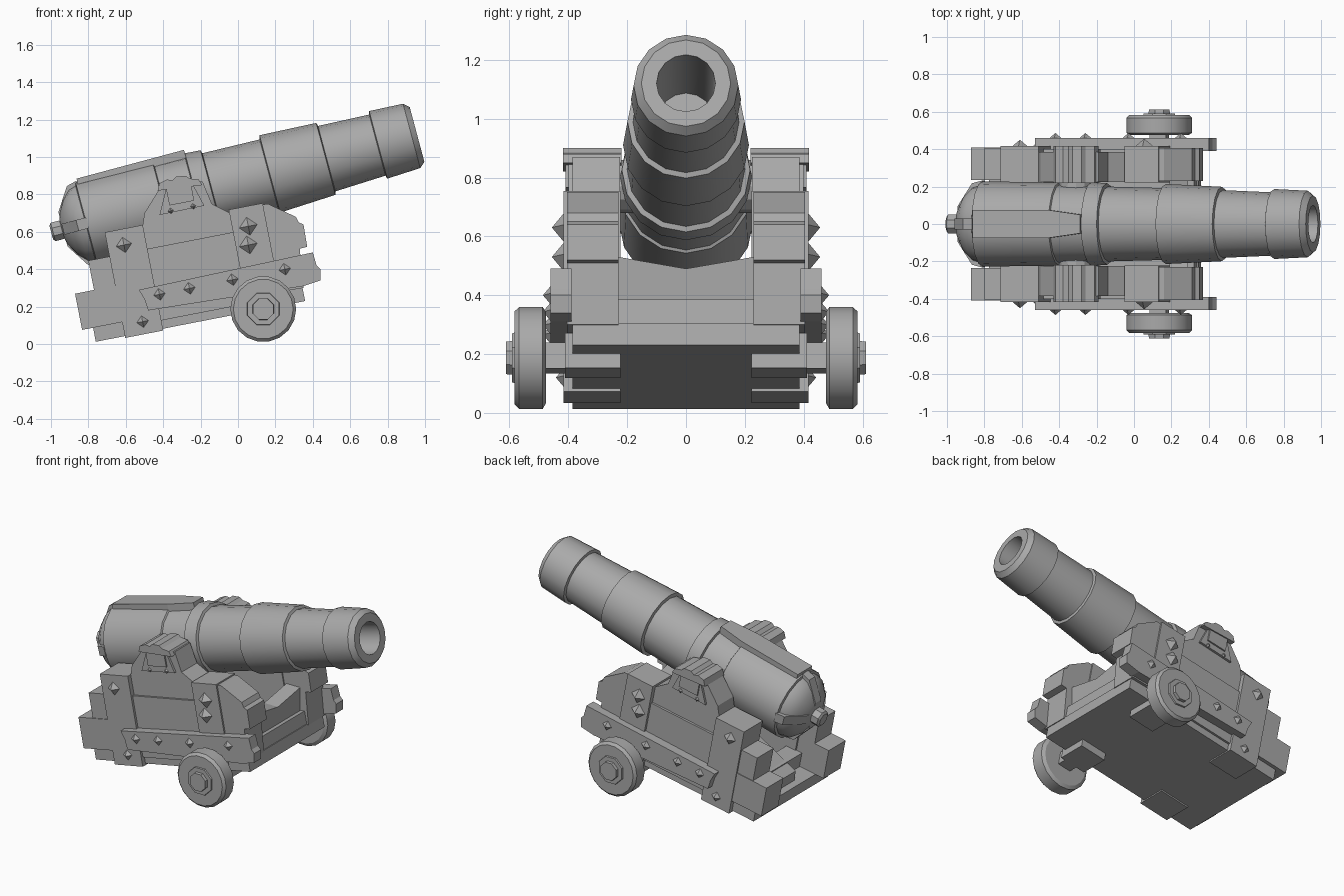
import bpy, bmesh
from math import radians, cos, sin, pi
from mathutils import Matrix, Vector

if "Cube" in bpy.data.objects:
    bpy.data.objects.remove(bpy.data.objects["Cube"])

GREY = (0.4, 0.4, 0.4, 1)
grey = bpy.data.materials.new("plain grey")
grey.use_nodes = True
grey.diffuse_color = GREY
grey.node_tree.nodes["Principled BSDF"].inputs["Base Color"].default_value = GREY

TILT = radians(11)  # slope of the whole carriage
EIGHTH = pi / 8


def finish(name, bm, mirror=False, smooth=False):
    bmesh.ops.recalc_face_normals(bm, faces=bm.faces)
    mesh = bpy.data.meshes.new(name)
    bm.to_mesh(mesh)
    bm.free()
    mesh.materials.append(grey)
    obj = bpy.data.objects.new(name, mesh)
    bpy.context.collection.objects.link(obj)
    if mirror:
        modifier = obj.modifiers.new("other_side", 'MIRROR')
        modifier.use_axis = (False, True, False)
        modifier.use_mirror_merge = False
    if smooth:
        bpy.ops.object.select_all(action='DESELECT')
        obj.select_set(True)
        bpy.context.view_layer.objects.active = obj
        bpy.ops.object.shade_smooth_by_angle(angle=radians(30))


def loft(rings):
    """Skin a list of equal closed rings and cap both ends."""
    bm = bmesh.new()
    loops = [[bm.verts.new(point) for point in ring] for ring in rings]
    count = len(loops[0])
    for near, far in zip(loops, loops[1:]):
        for i in range(count):
            j = (i + 1) % count
            bm.faces.new((near[i], near[j], far[j], far[i]))
    bm.faces.new(loops[0])
    bm.faces.new(loops[-1])
    return bm


def from_side(a, b, depth):
    return Vector((a, depth, b))


def from_end(a, b, depth):
    return Vector((depth, a, b))


def prism(name, outline, low, high, mirror=False, place=from_side, matrix=Matrix()):
    rings = [[matrix @ place(a, b, depth) for a, b in outline] for depth in (low, high)]
    finish(name, loft(rings), mirror)


def board(name, x, z, length, height, inner, outer):
    """Box lying along the carriage slope; mirrored unless it spans the middle."""
    slope = Matrix.Translation((x, 0, z)) @ Matrix.Rotation(-TILT, 4, 'Y')
    l, h = length / 2, height / 2
    prism(name, [(-l, -h), (l, -h), (l, h), (-l, h)], inner, outer, inner > 0, matrix=slope)


def lathe(name, profile, segments, matrix, mirror=False, smooth=False, turn=0.0):
    rings = []
    for along, radius in profile:
        angles = [turn + 2 * pi * i / segments for i in range(segments)]
        rings.append([matrix @ Vector((radius * cos(a), radius * sin(a), along)) for a in angles])
    finish(name, loft(rings), mirror, smooth)


def outward(x, y, z):
    return Matrix.Translation((x, y, z)) @ Matrix.Rotation(radians(-90), 4, 'X')


# Barrel with stepped rings, muzzle and bore
barrel_frame = Matrix.Translation((-0.96, 0, 0.607)) @ Matrix.Rotation(radians(75), 4, 'Y')
breech = [(0.02, 0.05), (0.03, 0.09), (0.065, 0.155), (0.11, 0.2), (0.15, 0.212)]
muzzle = [(1.985, 0.152), (1.985, 0.1), (1.5, 0.095)]
# Each section of the barrel: start, end, start radius, end radius
sections = [(0.155, 0.58, 0.228, 0.222), (0.585, 0.755, 0.212, 0.207),
            (0.76, 0.845, 0.224, 0.218), (0.85, 1.165, 0.2, 0.192),
            (1.17, 1.48, 0.214, 0.199), (1.485, 1.765, 0.181, 0.169),
            (1.77, 1.955, 0.187, 0.178)]
tube = [point for start, end, r1, r2 in sections for point in ((start, r1), (end, r2))]
lathe("barrel", breech + tube + muzzle, 16, barrel_frame, smooth=True)
lathe("breech_knob", [(-0.04, 0.04), (-0.03, 0.055), (0.015, 0.055), (0.03, 0.045)],
      8, barrel_frame, turn=EIGHTH)


# Raised plate on the barrel and straps over the breech
def on_barrel(along, across, height):
    return Vector((-height, across, along))


def barrel_section(along, radius, across):
    return Vector((-radius, across, along))


half_plate = [(0.165, 0.075), (0.58, 0.075), (0.76, 0.05)]
plate = half_plate + [(along, -across) for along, across in reversed(half_plate)]
prism("top_plate", plate, 0.18, 0.243, place=on_barrel, matrix=barrel_frame)
strap = [(0.16, 0.232), (0.105, 0.218), (0.025, 0.095), (0.025, 0.05), (0.16, 0.15)]
for i in range(4):
    quarter = Matrix.Rotation(i * pi / 2, 4, 'Z')
    prism("breech_strap", strap, -0.03, 0.03, place=barrel_section, matrix=barrel_frame @ quarter)

# Bed and cross timbers
board("bed", -0.208, 0.159, 1.14, 0.077, -0.386, 0.386)
board("front_transom_step", 0.27, 0.324, 0.125, 0.1, -0.23, 0.23)
board("rear_transom", -0.615, 0.156, 0.11, 0.12, -0.23, 0.23)
prism("rear_wedge", [(-0.73, 0.09), (-0.74, 0.16), (-0.48, 0.32), (-0.44, 0.12)], -0.08, 0.08)
prism("front_transom", [(-0.23, 0.53), (0, 0.49), (0.23, 0.53), (0.23, 0.27), (-0.23, 0.27)],
      0.19, 0.29, place=from_end)

# Side timbers, mirrored to the other side
board("rear_low_block", -0.743, 0.194, 0.223, 0.197, 0.235, 0.41)
board("rear_step", -0.72, 0.36, 0.125, 0.2, 0.235, 0.405)
board("rear_post", -0.556, 0.335, 0.207, 0.575, 0.222, 0.416)
board("cheek_board", -0.23, 0.36, 0.51, 0.39, 0.225, 0.4)
board("front_post", 0.083, 0.52, 0.185, 0.44, 0.222, 0.416)
board("axle_block", 0.12, 0.195, 0.18, 0.12, 0.222, 0.412)
board("axle", 0.135, 0.187, 0.09, 0.09, 0.3, 0.5)

# Shaped side pieces
hump = [(-0.53, 0.5), (-0.5, 0.7), (-0.42, 0.83), (-0.19, 0.87),
        (-0.14, 0.75), (-0.04, 0.7), (-0.02, 0.59)]
prism("cheek_hump", hump, 0.225, 0.385, True)
front_end = [(0.1, 0.74), (0.16, 0.75), (0.31, 0.68), (0.325, 0.65), (0.35, 0.64),
             (0.37, 0.52), (0.33, 0.51), (0.35, 0.3), (0.04, 0.25)]
prism("front_end", front_end, 0.23, 0.405, True)
rail = [(-0.53, 0.29), (0.4, 0.49), (0.42, 0.42), (0.44, 0.4),
        (0.44, 0.34), (0.35, 0.31), (-0.48, 0.18), (-0.5, 0.24)]
prism("side_rail", rail, 0.39, 0.46, True)

# Trunnion with its cap, bracket and buckle
lathe("trunnion", [(0, 0.09), (0.25, 0.09)], 12, outward(-0.31, 0.12, 0.77), mirror=True)
cap = [(-0.43, 0.82), (-0.42, 0.86), (-0.38, 0.88), (-0.35, 0.875), (-0.33, 0.895),
       (-0.28, 0.9), (-0.26, 0.885), (-0.21, 0.88), (-0.19, 0.85)]
prism("trunnion_cap", cap, 0.22, 0.418, True)
prism("cap_bracket", [(-0.38, 0.85), (-0.25, 0.87), (-0.18, 0.74), (-0.42, 0.69)], 0.37, 0.4, True)
board("cap_buckle", -0.31, 0.803, 0.135, 0.1, 0.38, 0.41)


# Pyramid studs
def stud(x, z, surface, size):
    lathe("stud", [(0, size), (size * 0.8, 0.001)], 4, outward(x, surface, z),
          mirror=True, turn=-TILT)


POST, RAIL, BRACKET = 0.415, 0.459, 0.399
stud(-0.61, 0.53, POST, 0.043)
stud(-0.51, 0.12, POST, 0.033)
for z in (0.63, 0.53):
    stud(0.055, z, POST, 0.05)
for x in (-0.42, -0.26, -0.03, 0.25):
    stud(x, 0.35 + 0.2 * x, RAIL, 0.033)
for x in (-0.36, -0.24):
    stud(x, 0.785 + 0.2 * x, BRACKET, 0.016)

# Wheels and hubs
wheel_spot = outward(0.135, 0.475, 0.187)
rim = [(0, 0.155), (0.012, 0.176), (0.092, 0.176), (0.108, 0.16)]
lathe("wheel", rim, 18, wheel_spot, mirror=True, smooth=True)
lathe("hub_plate", [(0.1, 0.095), (0.117, 0.09)], 8, wheel_spot, mirror=True, turn=EIGHTH)
lathe("hub_cap", [(0.1, 0.063), (0.137, 0.06)], 8, wheel_spot, mirror=True, turn=EIGHTH)
